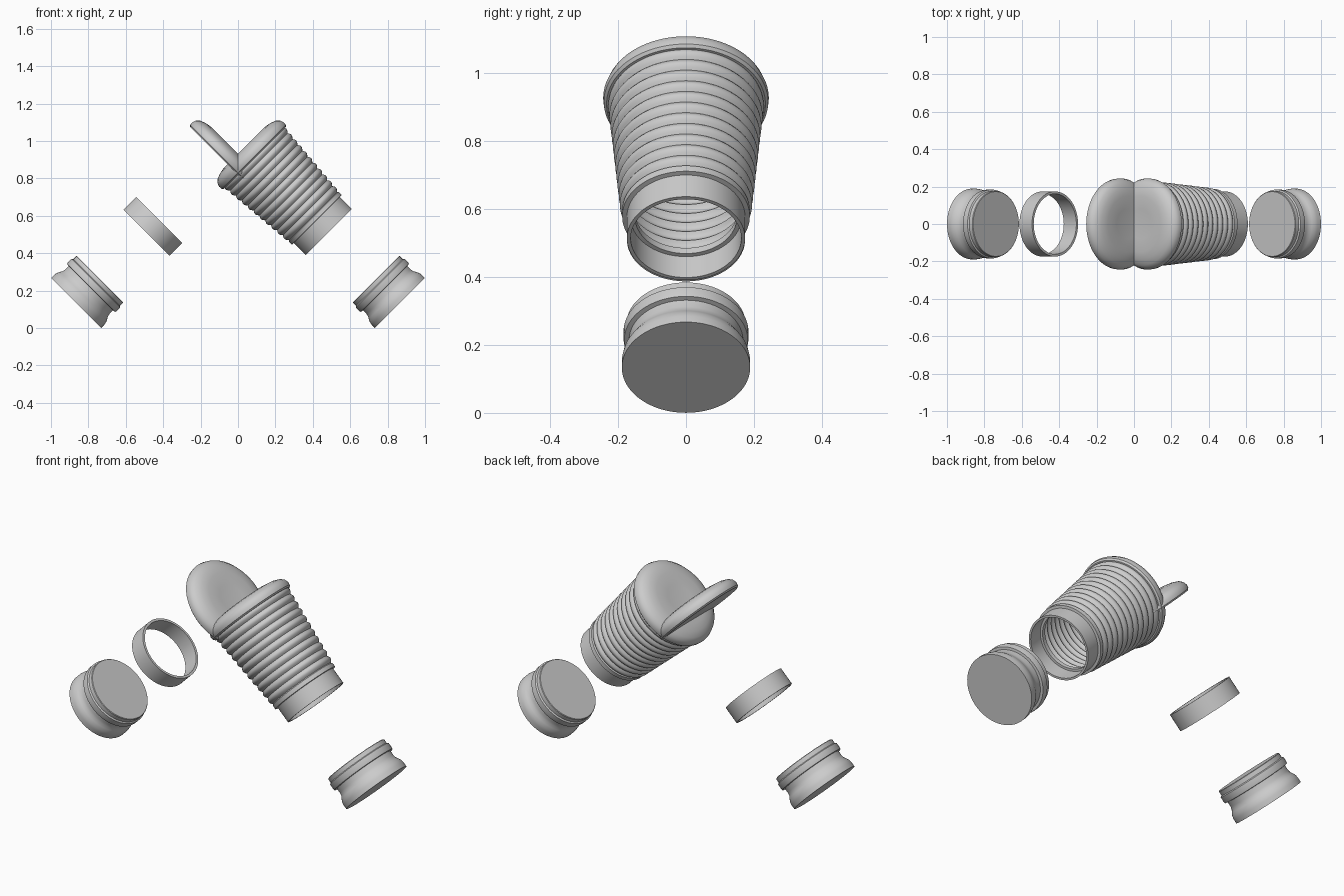
import bpy, bmesh, math
from mathutils import Vector

cube = bpy.data.objects.get("Cube")
if cube:
    bpy.data.objects.remove(cube)

grey = bpy.data.materials.new("light_grey")
grey.use_nodes = True
tone = (0.6, 0.6, 0.6, 1)
grey.diffuse_color = tone
grey.node_tree.nodes["Principled BSDF"].inputs["Base Color"].default_value = tone


def lathe(name, profile, origin, axis, closed=False, sides=96):
    """Spin (radius, height) points about an axis starting at origin."""
    bm = bmesh.new()
    verts = [bm.verts.new((r, 0, h)) for r, h in profile]
    edges = [bm.edges.new(pair) for pair in zip(verts, verts[1:])]
    if closed:
        edges.append(bm.edges.new((verts[-1], verts[0])))
    bmesh.ops.spin(bm, geom=verts + edges, cent=(0, 0, 0), axis=(0, 0, 1),
                   angle=math.tau, steps=sides, use_duplicate=False)
    bmesh.ops.remove_doubles(bm, verts=bm.verts, dist=1e-5)
    bmesh.ops.recalc_face_normals(bm, faces=bm.faces)
    mesh = bpy.data.meshes.new(name)
    bm.to_mesh(mesh)
    bm.free()
    mesh.materials.append(grey)
    obj = bpy.data.objects.new(name, mesh)
    bpy.context.collection.objects.link(obj)
    obj.location = origin
    obj.rotation_euler = Vector(axis).to_track_quat('Z', 'Y').to_euler()
    bpy.ops.object.select_all(action='DESELECT')
    obj.select_set(True)
    bpy.context.view_layer.objects.active = obj
    bpy.ops.object.shade_smooth_by_angle(angle=math.radians(35))
    return obj


# Shared tilted axes: one runs down to the left side, one to the right
left_axis = ((0.5, 0, 0.5), (1, 0, -1))
right_axis = ((-0.5, 0, 0.5), (-1, 0, -1))

# Corrugated tapering cup wall with a thin collar at the open end
TOP, LOW, RIDGES, STEPS = -0.59, -0.14, 11, 6
count = RIDGES * STEPS
outer, inner = [], []
for i in range(count + 1):
    f = i / count
    h = TOP + (LOW - TOP) * f
    r = 0.22 - 0.038 * f + 0.011 * abs(math.sin(math.pi * i / STEPS))
    outer.append((r, h))
    inner.append((r - 0.016, h))
collar = [(0.188, -0.135), (0.188, -0.112), (0.174, -0.11), (0.174, -0.02),
          (0.163, -0.02), (0.163, -0.107), (0.15, -0.107), (0.15, -0.13)]
lathe("cup_body", outer + collar + inner[::-1], *left_axis, closed=True)

# Domed cap on the cup and the matching cap standing open
cap = [(0, -0.652), (0.08, -0.656), (0.15, -0.66), (0.19, -0.653),
       (0.22, -0.641), (0.237, -0.625), (0.244, -0.605), (0.242, -0.588),
       (0.234, -0.58), (0, -0.58)]
lathe("cup_cap", cap, *left_axis)
lathe("open_cap", cap, *right_axis)

# Loose ring
band = [(0.174, -0.11), (0.174, -0.015), (0.161, -0.015), (0.161, -0.11)]
lathe("loose_ring", band, *right_axis, closed=True)

# Pair of grooved stoppers
stopper = [(0, 0), (0.189, 0), (0.189, 0.025), (0.186, 0.042), (0.178, 0.058),
           (0.171, 0.07), (0.168, 0.085), (0.168, 0.112), (0.182, 0.114),
           (0.184, 0.122), (0.184, 0.15), (0.176, 0.155), (0.176, 0.178),
           (0.173, 0.181), (0, 0.181)]
for side, name in ((1, "left_stopper"), (-1, "right_stopper")):
    lathe(name, stopper, (0.866 * side, 0, 0.134), (-side, 0, 1))
